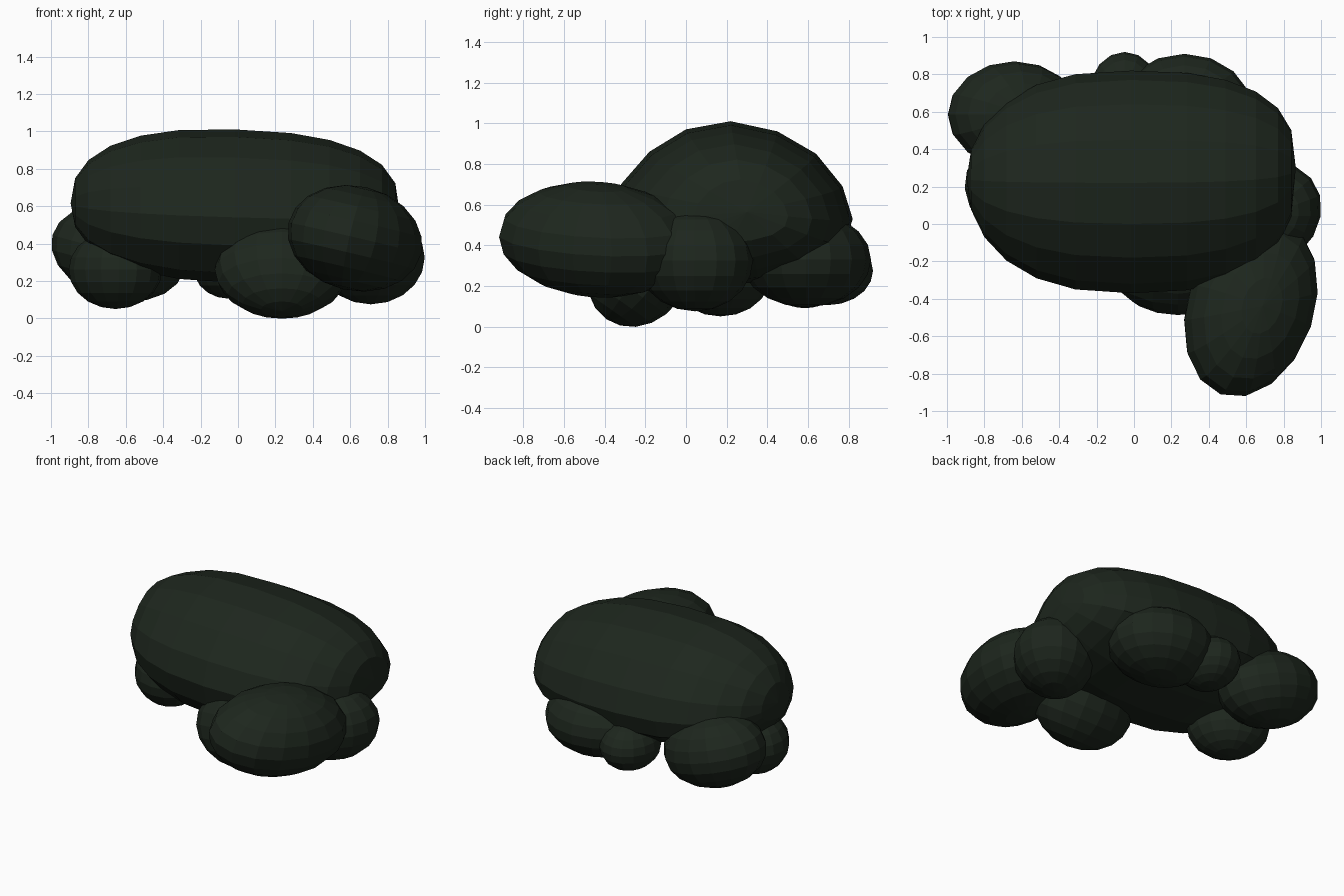
import bpy, bmesh, math
from mathutils import Matrix, Euler

if "Cube" in bpy.data.objects:
    bpy.data.objects.remove(bpy.data.objects["Cube"])

leaf = bpy.data.materials.new("dark_leaf_green")
leaf.diffuse_color = (0.0125, 0.0195, 0.0125, 1)
leaf.use_nodes = True
leaf.node_tree.nodes["Principled BSDF"].inputs["Base Color"].default_value = leaf.diffuse_color


def finish(bm, name):
    bmesh.ops.recalc_face_normals(bm, faces=bm.faces)
    mesh = bpy.data.meshes.new(name)
    bm.to_mesh(mesh)
    bm.free()
    mesh.materials.append(leaf)
    ob = bpy.data.objects.new(name, mesh)
    bpy.context.collection.objects.link(ob)
    return ob


def clump(name, centre, radii, rot=(0, 0, 0)):
    """Faceted, rotated ellipsoid of foliage."""
    bm = bmesh.new()
    bmesh.ops.create_uvsphere(bm, u_segments=16, v_segments=10, radius=1)
    turn = Euler([math.radians(a) for a in rot]).to_matrix().to_4x4()
    bm.transform(Matrix.Translation(centre) @ turn @ Matrix.Diagonal((*radii, 1)))
    return finish(bm, name)


# Main mass: rounded cross-section (y, z) swept along x, blunter on the right
section = [(0.22, 1.01), (0.45, 0.96), (0.64, 0.85), (0.77, 0.69), (0.82, 0.53),
           (0.78, 0.40), (0.62, 0.29), (0.36, 0.22), (0.08, 0.19), (-0.18, 0.24),
           (-0.33, 0.39), (-0.37, 0.54), (-0.32, 0.70), (-0.18, 0.86), (0.0, 0.97)]
cz, half, steps = 0.59, 0.88, 12
bm = bmesh.new()
rings = []
for i in range(1, steps):
    t = math.pi * i / steps
    x = -math.copysign(half * abs(math.cos(t)) ** 0.8, math.cos(t))
    cy = 0.24 if x < 0 else 0.30
    sy = math.sin(t) ** (0.97 if x < 0 else 0.70)
    sz = math.sin(t) ** (0.85 if x < 0 else 0.72)
    rings.append([bm.verts.new((x - 0.015, cy + (y - cy) * sy, cz + (z - cz) * sz - 0.03 * x))
                  for y, z in section])
n = len(section)
for a, b in zip(rings, rings[1:]):
    for j in range(n):
        k = (j + 1) % n
        bm.faces.new((a[j], a[k], b[k], b[j]))
for ring, x, cy in ((rings[0], -half, 0.24), (rings[-1], half, 0.30)):
    tip = bm.verts.new((x - 0.015, cy, cz - 0.03 * x))
    for j in range(n):
        bm.faces.new((ring[j], ring[(j + 1) % n], tip))
finish(bm, "main_mass")

# Surrounding lower clumps
clump("front_right_clump", (0.625, -0.44, 0.428), (0.345, 0.50, 0.28), (-5, 12, -20))
clump("right_clump", (0.71, 0.045, 0.325), (0.31, 0.265, 0.25), (0, 0, 40))
clump("front_clump", (0.235, -0.235, 0.262), (0.36, 0.24, 0.275), (-35, 0, 0))
clump("left_clump", (-0.655, 0.17, 0.26), (0.27, 0.23, 0.21), (0, 0, -45))
clump("back_left_clump", (-0.64, 0.585, 0.35), (0.365, 0.285, 0.25), (0, 15, 0))
clump("back_small_clump", (-0.05, 0.695, 0.275), (0.19, 0.225, 0.17))
clump("back_right_clump", (0.27, 0.59, 0.33), (0.37, 0.32, 0.235))
